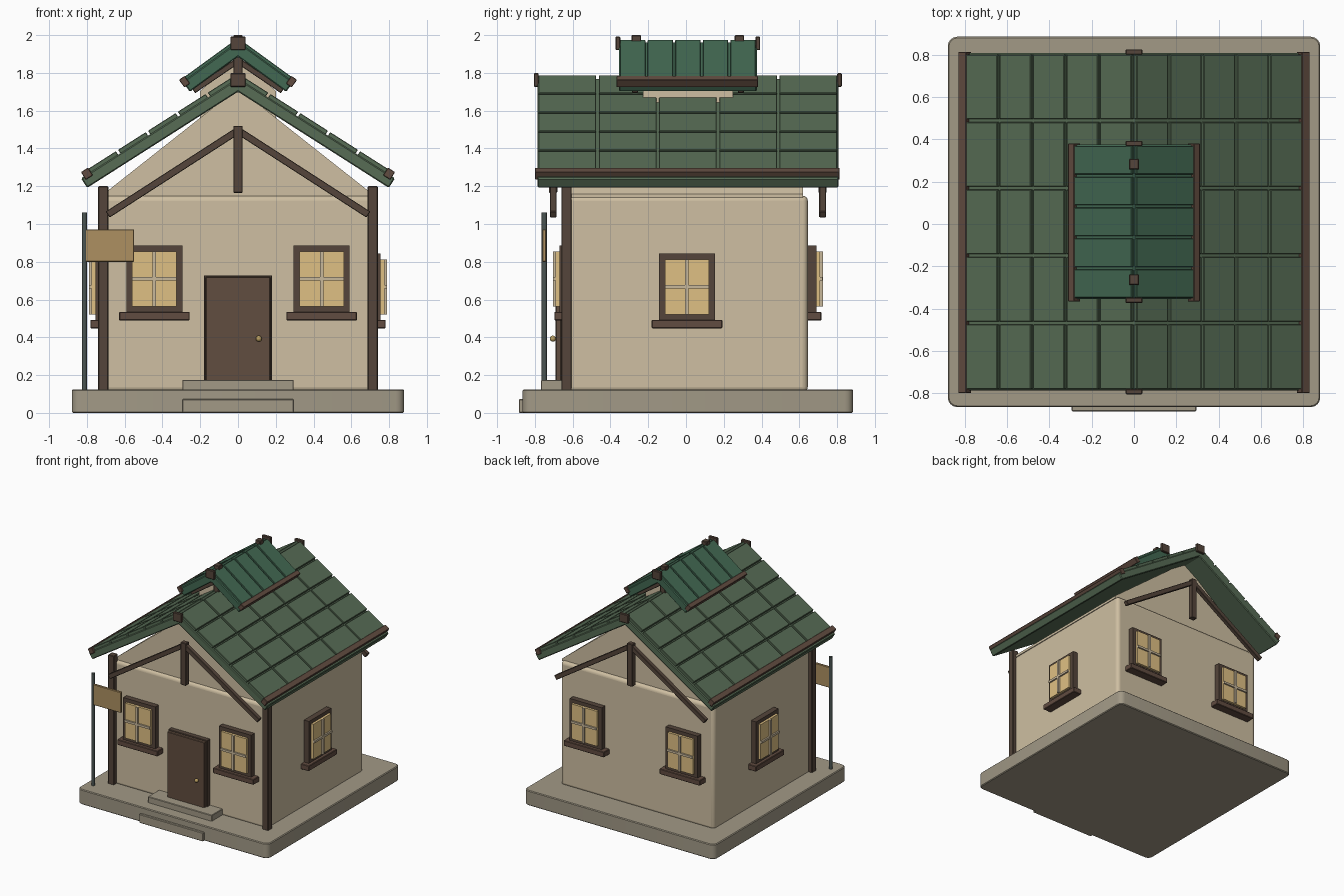
import bpy, bmesh, math
from mathutils import Vector, Matrix

if "Cube" in bpy.data.objects:
    bpy.data.objects.remove(bpy.data.objects["Cube"])

CY = 0.01  # centre of the house in depth


def mat(name, r, g, b):
    m = bpy.data.materials.new(name)
    m.diffuse_color = (r, g, b, 1)
    m.use_nodes = True
    m.node_tree.nodes["Principled BSDF"].inputs["Base Color"].default_value = m.diffuse_color
    return m


WALL = mat("plaster", 0.62, 0.52, 0.36)
STONE = mat("stone", 0.36, 0.32, 0.24)
WOOD = mat("dark_wood", 0.09, 0.06, 0.043)
SILL = mat("sill_wood", 0.12, 0.072, 0.052)
DOOR = mat("door_wood", 0.12, 0.075, 0.05)
SLATE = mat("roof_green", 0.095, 0.15, 0.09)
MOSS = mat("cupola_green", 0.055, 0.14, 0.085)
GLASS = mat("window_glow", 0.74, 0.53, 0.23)
BAR = mat("pale_bar", 0.58, 0.48, 0.33)
METAL = mat("pole_metal", 0.07, 0.09, 0.085)
TAN = mat("sign_wood", 0.42, 0.28, 0.12)
BRASS = mat("brass", 0.5, 0.35, 0.12)


def finish(name, bm, m, bevel=0, segs=1, smooth=False):
    bmesh.ops.recalc_face_normals(bm, faces=bm.faces)
    me = bpy.data.meshes.new(name)
    bm.to_mesh(me)
    bm.free()
    ob = bpy.data.objects.new(name, me)
    bpy.context.collection.objects.link(ob)
    me.materials.append(m)
    if bevel:
        b = ob.modifiers.new("bevel", "BEVEL")
        b.width, b.segments = bevel, segs
    if smooth:
        bpy.ops.object.select_all(action='DESELECT')
        bpy.context.view_layer.objects.active = ob
        ob.select_set(True)
        bpy.ops.object.shade_smooth_by_angle(angle=math.radians(35))
    return ob


def add_box(bm, x0, x1, y0, y1, z0, z1, M=Matrix()):
    T = Matrix.Translation(((x0 + x1) / 2, (y0 + y1) / 2, (z0 + z1) / 2))
    S = Matrix.Diagonal((x1 - x0, y1 - y0, z1 - z0, 1))
    bmesh.ops.create_cube(bm, size=1, matrix=M @ T @ S)


def boxes(name, m, dims, bevel=0, segs=1, M=Matrix(), smooth=False):
    bm = bmesh.new()
    for d in dims:
        add_box(bm, *d, M)
    return finish(name, bm, m, bevel, segs, smooth)


def prism(name, m, pts, y0, y1, bevel=0):
    # profile in x/z extruded along y
    bm = bmesh.new()
    f = bm.faces.new([bm.verts.new((x, y0, z)) for x, z in pts])
    r = bmesh.ops.extrude_face_region(bm, geom=[f])
    vs = [v for v in r["geom"] if isinstance(v, bmesh.types.BMVert)]
    bmesh.ops.translate(bm, verts=vs, vec=(0, y1 - y0, 0))
    return finish(name, bm, m, bevel)


def round_upright(bm, w, z0, z1):
    # rounds only the upright corner edges
    es = [e for e in bm.edges if abs(e.verts[0].co.z - e.verts[1].co.z) > 0.01]
    bmesh.ops.bevel(bm, geom=es, offset=w, segments=4, profile=0.5, affect='EDGES')


# plinth and steps
bm = bmesh.new()
add_box(bm, -0.88, 0.88, CY - 0.875, CY + 0.875, 0, 0.125)
round_upright(bm, 0.045, 0, 0.125)
finish("plinth", bm, STONE, 0.006, 1, True)
boxes("lower_step", STONE, [(-0.295, 0.295, -0.885, -0.6, 0, 0.073)], 0.004)
boxes("upper_step", STONE, [(-0.295, 0.295, -0.768, -0.6, 0.12, 0.175)], 0.004)

# walls and gable
boxes("walls", WALL, [(-0.71, 0.71, CY - 0.635, CY + 0.635, 0.11, 1.15)], 0.028, 4, smooth=True)
prism("gable", WALL, [(-0.71, 1.14), (0.71, 1.14), (0.71, 1.16), (0, 1.72), (-0.71, 1.16)],
      CY - 0.615, CY + 0.61)

# front corner posts
for s, side in ((-1, "left"), (1, "right")):
    x = s * 0.713
    boxes("corner_post_" + side, WOOD, [(x - 0.027, x + 0.027, -0.66, -0.605, 0.12, 1.2)], 0.004)


def roof(name, m, zr, ang, length, t, tile, y0, y1, rows, cols, gap, bat):
    c, s = math.cos(ang), math.sin(ang)
    # chevron slab
    ox, oz = length * c, zr - length * s
    prism(name + "_slab", m, [(0, zr), (ox, oz), (ox + t * s, oz + t * c), (0, zr + t / c),
                              (-ox - t * s, oz + t * c), (-ox, oz)], y0, y1, 0.006)
    tiles, battens = bmesh.new(), bmesh.new()
    for sign in (1, -1):
        # slope frame: u down the slope, v along the outward normal
        M = Matrix(((sign * c, 0, sign * s, 0), (0, 1, 0, 0), (-s, 0, c, zr), (0, 0, 0, 1)))
        us, ue = -(t + tile) * math.tan(ang) + 0.009, bat[0] + 0.01
        du, dy = (ue - us) / rows, (y1 - y0) / cols
        for i in range(rows):
            for j in range(cols):
                add_box(tiles, us + i * du + gap / 2, us + (i + 1) * du - gap / 2,
                        y0 + j * dy + gap / 2, y0 + (j + 1) * dy - gap / 2, t - 0.005, t + tile, M)
        add_box(battens, bat[0], bat[1], y0 - 0.012, y1 + 0.006, bat[2], bat[3], M)
    finish(name + "_tiles", tiles, m, 0.003)
    finish(name + "_eave_battens", battens, SILL, 0.003)
    # ridge end caps
    zc = zr + t / c - 0.005
    boxes(name + "_ridge_caps", WOOD, [(-0.04, 0.04, y, y + 0.025, zc - 0.04, zc + 0.032)
                                       for y in (y0 - 0.018, y1 - 0.007)], 0.004)


roof("roof", SLATE, 1.70, math.radians(32.5), 0.947, 0.06, 0.022,
     CY - 0.797, CY + 0.797, 5, 5, 0.014, (0.885, 0.93, 0.04, 0.088))
roof("cupola_roof", MOSS, 1.885, math.radians(36), 0.315, 0.065, 0.016,
     CY - 0.365, CY + 0.365, 1, 5, 0.012, (0.288, 0.325, 0.035, 0.085))


def truss(name, y, half_y, top, bottom, post_w, ex, ez, apex, thick):
    # king post with two diagonal braces
    boxes(name + "_king_post", WOOD,
          [(-post_w, post_w, y - half_y, y + half_y, bottom, top)], 0.004)
    bm = bmesh.new()
    for s in (1, -1):
        d = Vector((s * ex, 0, ez - apex))
        R = Matrix.Rotation(math.atan2(-d.z, d.x), 4, 'Y')
        M = Matrix.Translation((0, y, apex)) @ R
        add_box(bm, 0, d.length, -half_y * 0.8, half_y * 0.8, -thick / 2, thick / 2, M)
    finish(name + "_braces", bm, WOOD, 0.003)


for s, side in ((-1, "front"), (1, "back")):
    truss(side + "_truss", CY + s * 0.713, 0.022, 1.52, 1.165, 0.025, 0.69, 1.05, 1.495, 0.038)
    truss(side + "_cupola_truss", CY + s * 0.28, 0.02, 1.885, 1.72, 0.024, 0.235, 1.705, 1.865, 0.03)

# cupola body and ridge blocks
prism("cupola_body", WALL, [(-0.2, 1.5), (0.2, 1.5), (0.2, 1.705), (0, 1.875), (-0.2, 1.705)],
      CY - 0.238, CY + 0.238)
boxes("cupola_ridge_blocks", WOOD, [(-0.024, 0.024, y - 0.025, y + 0.025, 1.95, 2.0)
                                    for y in (CY - 0.273, CY + 0.273)], 0.004)


def window(name, x, y, z, turn):
    # local frame: outward is -y, origin at the wall surface
    M = Matrix.Translation((x, y, z)) @ Matrix.Rotation(math.radians(turn), 4, 'Z')
    boxes(name + "_frame", WOOD, [
        (-0.148, -0.115, -0.045, 0.02, -0.175, 0.175), (0.115, 0.148, -0.045, 0.02, -0.175, 0.175),
        (-0.115, 0.115, -0.045, 0.02, 0.143, 0.175), (-0.115, 0.115, -0.045, 0.02, -0.175, -0.145)],
        M=M)
    boxes(name + "_sill", SILL, [(-0.187, 0.187, -0.072, 0.02, -0.22, -0.175)], 0.004, M=M)
    boxes(name + "_glass", GLASS, [(-0.117, 0.117, -0.065, 0.01, -0.147, 0.145)], M=M)
    boxes(name + "_bars", BAR, [(-0.009, 0.009, -0.08, -0.06, -0.147, 0.145),
                                (-0.117, 0.117, -0.078, -0.06, -0.009, 0.009)], M=M)


for s, side in ((-1, "left"), (1, "right")):
    window("front_window_" + side, s * 0.443, CY - 0.635, 0.71, 0)
    window("back_window_" + side, s * 0.443, CY + 0.635, 0.71, 180)
    window("side_window_" + side, s * 0.71, 0.005, 0.668, s * 90)

# door and knob
boxes("door_frame", WOOD, [(-0.18, 0.18, -0.665, -0.6, 0.17, 0.728)], 0.003)
boxes("door", DOOR, [(-0.172, 0.172, -0.69, -0.62, 0.17, 0.72)], 0.004)
bm = bmesh.new()
bmesh.ops.create_uvsphere(bm, u_segments=16, v_segments=10, radius=0.016,
                          matrix=Matrix.Translation((0.11, -0.705, 0.393)))
finish("door_knob", bm, BRASS, smooth=True)

# sign on a pole
bm = bmesh.new()
bmesh.ops.create_cone(bm, cap_ends=True, segments=12, radius1=0.014, radius2=0.014, depth=0.94,
                      matrix=Matrix.Translation((-0.813, -0.75, 0.59)))
finish("sign_pole", bm, METAL, smooth=True)
boxes("sign_board", TAN, [(-0.81, -0.55, -0.76, -0.74, 0.80, 0.972)], 0.003)
